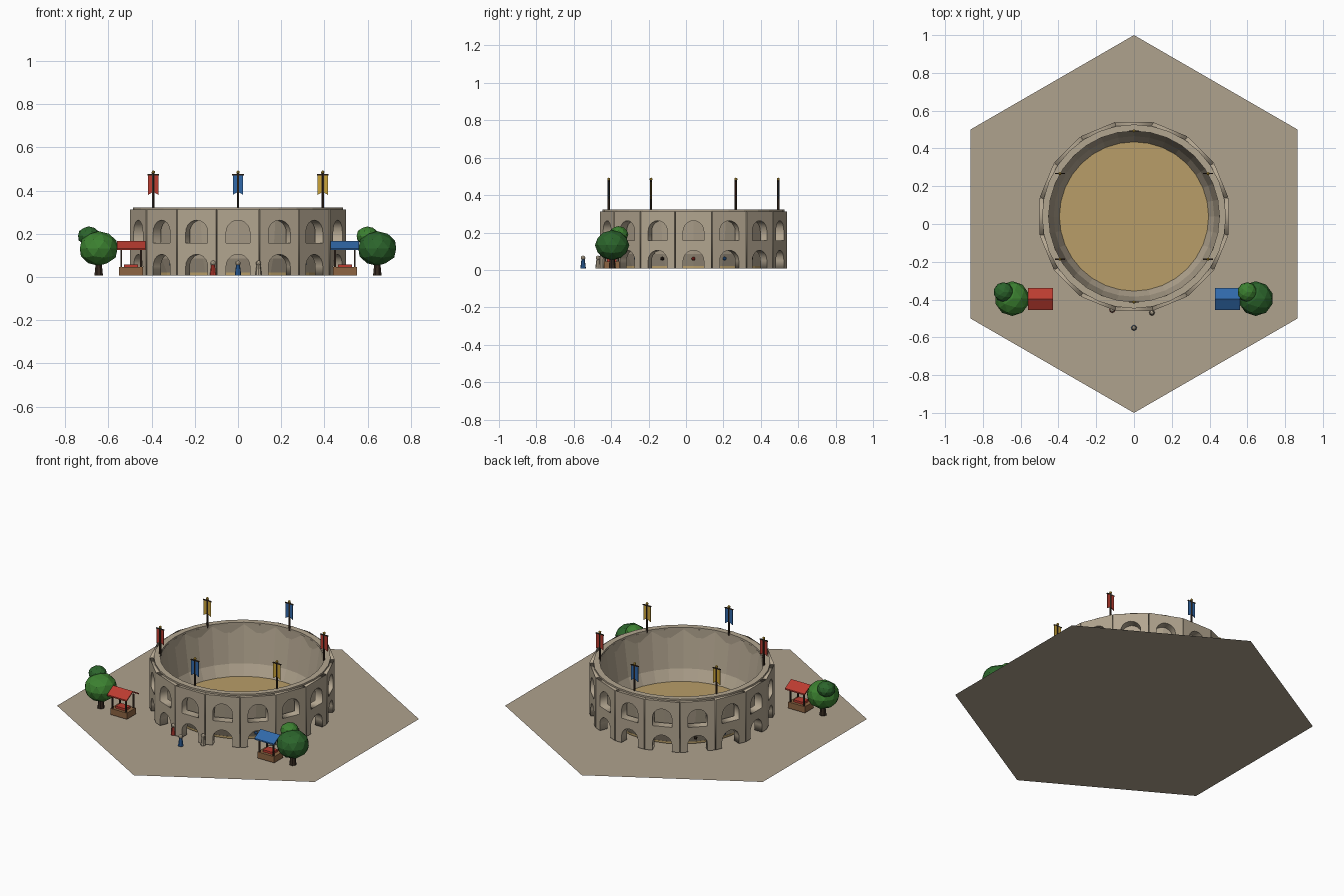
import bpy, bmesh, math
from mathutils import Matrix, Vector

if "Cube" in bpy.data.objects:
    bpy.data.objects.remove(bpy.data.objects["Cube"])


def material(name, r, g, b):
    m = bpy.data.materials.new(name)
    m.use_nodes = True
    m.diffuse_color = (r, g, b, 1)
    bsdf = next(n for n in m.node_tree.nodes if n.type == "BSDF_PRINCIPLED")
    bsdf.inputs["Base Color"].default_value = (r, g, b, 1)
    return m


GROUND = material("ground_tan", .43, .36, .27)
STONE = material("stone", .45, .38, .28)
SAND = material("sand", .48, .34, .14)
RED = material("red_cloth", .50, .045, .03)
BLUE = material("blue_cloth", .03, .14, .40)
GOLD = material("gold", .60, .37, .04)
DARK = material("dark_wood", .035, .022, .014)
WOOD = material("wood", .27, .13, .055)
LEAF = material("light_leaf", .045, .22, .03)
PINE = material("dark_leaf", .025, .13, .025)

BASE = .008                      # level everything stands on
CENTRE = Vector((0, .04, 0))     # middle of the arena


def finish(name, bm, mat, loc=(0, 0, 0)):
    me = bpy.data.meshes.new(name)
    bm.to_mesh(me)
    bm.free()
    me.materials.append(mat)
    ob = bpy.data.objects.new(name, me)
    ob.location = loc
    bpy.context.collection.objects.link(ob)
    return ob


def box(name, mat, loc, size):
    bm = bmesh.new()
    bmesh.ops.create_cube(bm, size=1, matrix=Matrix.Diagonal((*size, 1)))
    return finish(name, bm, mat, loc)


def lathe(name, mat, profile, sides, loc, closed=False):
    """Rings of (radius, height) joined by quads, optionally closed as a loop."""
    bm = bmesh.new()
    rings = []
    for r, z in profile:
        rings.append([bm.verts.new((r * math.cos(a), r * math.sin(a), z))
                      for a in (math.tau * i / sides for i in range(sides))])
    pairs = list(zip(rings, rings[1:]))
    if closed:
        pairs.append((rings[-1], rings[0]))
    for low, high in pairs:
        for i in range(sides):
            j = (i + 1) % sides
            bm.faces.new((low[i], low[j], high[j], high[i]))
    return finish(name, bm, mat, loc), rings


def solid(name, mat, loc, r1, r2, height, sides=8):
    bm = bmesh.new()
    bmesh.ops.create_cone(bm, cap_ends=True, segments=sides, radius1=r1, radius2=r2,
                          depth=height, matrix=Matrix.Translation((0, 0, height / 2)))
    return finish(name, bm, mat, loc)


def ball(name, mat, loc, r, detail=2, squash=1):
    bm = bmesh.new()
    bmesh.ops.create_icosphere(bm, subdivisions=detail, radius=r,
                               matrix=Matrix.Diagonal((1, 1, squash, 1)))
    return finish(name, bm, mat, loc)


def prism(name, mat, loc, outline, depth, axis):
    """Outline extruded evenly about the origin along the axis."""
    bm = bmesh.new()
    half = Vector(axis) * depth / 2
    face = bm.faces.new([bm.verts.new(Vector(p) - half) for p in outline])
    ext = bmesh.ops.extrude_face_region(bm, geom=[face])
    bmesh.ops.translate(bm, vec=half * 2,
                        verts=[v for v in ext["geom"] if isinstance(v, bmesh.types.BMVert)])
    bmesh.ops.recalc_face_normals(bm, faces=bm.faces)
    return finish(name, bm, mat, loc)


# Hexagonal ground sheet
bm = bmesh.new()
bmesh.ops.create_circle(bm, cap_ends=True, segments=6, radius=1)
sheet = finish("ground", bm, GROUND)
top = max(v.co.y for v in sheet.data.vertices)
if top < .99:
    sheet.data.transform(Matrix.Rotation(math.pi / 6, 4, "Z"))

# Arena floor, sloping seating bowl and rim
solid("arena_floor", SAND, CENTRE + Vector((0, 0, BASE)), .396, .396, .012, 32)
lathe("seating_bowl", STONE, [(.46, .315), (.425, .085), (.394, .018)], 32, CENTRE)
lathe("wall_rim", STONE, [(.452, .308), (.487, .308), (.487, .322), (.452, .322)],
      32, CENTRE, closed=True)


# Arcade panel: one outline with a doorway notch, one arched window hole
def arch(half, spring):
    return [(half * math.cos(a), spring + half * math.sin(a))
            for a in (math.pi * i / 10 for i in range(11))]


W, H, A = .097, .312, .055
door = [(A, BASE)] + arch(A, .05) + [(-A, BASE)]
outer = door + [(-W, BASE), (-W, H), (W, H), (W, BASE)]
window = [(A, .157)] + arch(A, .208) + [(-A, .157)]
curve = bpy.data.curves.new("panel_outline", "CURVE")
curve.dimensions = "2D"
curve.fill_mode = "BOTH"
curve.extrude = .025
for outline in (outer, window):
    sp = curve.splines.new("POLY")
    sp.points.add(len(outline) - 1)
    for p, (x, y) in zip(sp.points, outline):
        p.co = (x, y, 0, 1)
    sp.use_cyclic_u = True
helper = bpy.data.objects.new("panel_helper", curve)
bpy.context.collection.objects.link(helper)
bpy.context.view_layer.update()
graph = bpy.context.evaluated_depsgraph_get()
panel = bpy.data.meshes.new_from_object(helper.evaluated_get(graph))
bpy.data.objects.remove(helper)
panel.materials.clear()
panel.materials.append(STONE)
panel.transform(Matrix.Translation((0, -.475, 0)) @ Matrix.Rotation(math.pi / 2, 4, "X"))
for k in range(16):
    ob = bpy.data.objects.new(f"arcade_panel_{k + 1}", panel)
    ob.location = CENTRE
    ob.rotation_euler.z = math.tau * k / 16
    bpy.context.collection.objects.link(ob)

# Small shields inside the side arches
for k in range(-2, 3):
    for side in (-1, 1):
        a = math.tau * k / 16
        spot = Vector((side * .436 * math.cos(a), .436 * math.sin(a), .06))
        ball("arch_shield", (RED, BLUE, DARK)[k % 3], CENTRE + spot, .011, 1)

# Banner poles around the rim
for k in range(6):
    a = math.radians(210 + 60 * k)
    p = CENTRE + Vector((.453 * math.cos(a), .453 * math.sin(a), 0))
    cloth = (RED, BLUE, GOLD)[k % 3]
    solid("banner_pole", DARK, p + Vector((0, 0, .31)), .006, .006, .17, 6)
    ball("pole_finial", GOLD, p + Vector((0, 0, .485)), .009, 1)
    box("banner_bar", DARK, p + Vector((0, 0, .473)), (.054, .006, .006))
    tail = [(-.024, 0, .472), (.024, 0, .472), (.024, 0, .38), (0, 0, .395), (-.024, 0, .38)]
    prism("banner", cloth, p, tail, .004, (0, 1, 0))

# Market stalls
for side, cloth in ((-1, RED), (1, BLUE)):
    p = Vector((side * .495, -.397, 0))
    box("stall_counter", WOOD, p + Vector((0, 0, .027)), (.112, .085, .038))
    box("stall_goods", RED, p + Vector((0, 0, .052)), (.066, .05, .014))
    for dx in (-.046, .046):
        for dy in (-.036, .036):
            box("stall_post", DARK, p + Vector((dx, dy, .085)), (.008, .008, .09))
    gable = [(0, -.059, .124), (0, 0, .158), (0, .059, .124),
             (0, .059, .132), (0, 0, .166), (0, -.059, .132)]
    prism("stall_roof", cloth, p, gable, .132, (1, 0, 0))

# Trees
for side, big, small in ((-1, LEAF, PINE), (1, PINE, LEAF)):
    p = Vector((side * .645, -.395, 0))
    solid("tree_trunk", DARK, p + Vector((0, 0, BASE)), .02, .013, .07, 7)
    ball("tree_crown", big, p + Vector((0, 0, .132)), .092, 2, .87)
    ball("tree_upper_crown", small, p + Vector((-.046, .035, .19)), .052, 2, .85)

# Visitors in front of the arena
for x, y, cloth in ((-.115, -.455, RED), (0, -.55, BLUE), (.095, -.47, STONE)):
    solid("visitor_body", cloth, (x, y, BASE), .015, .009, .048)
    ball("visitor_head", STONE, (x, y, .064), .0125, 2)
